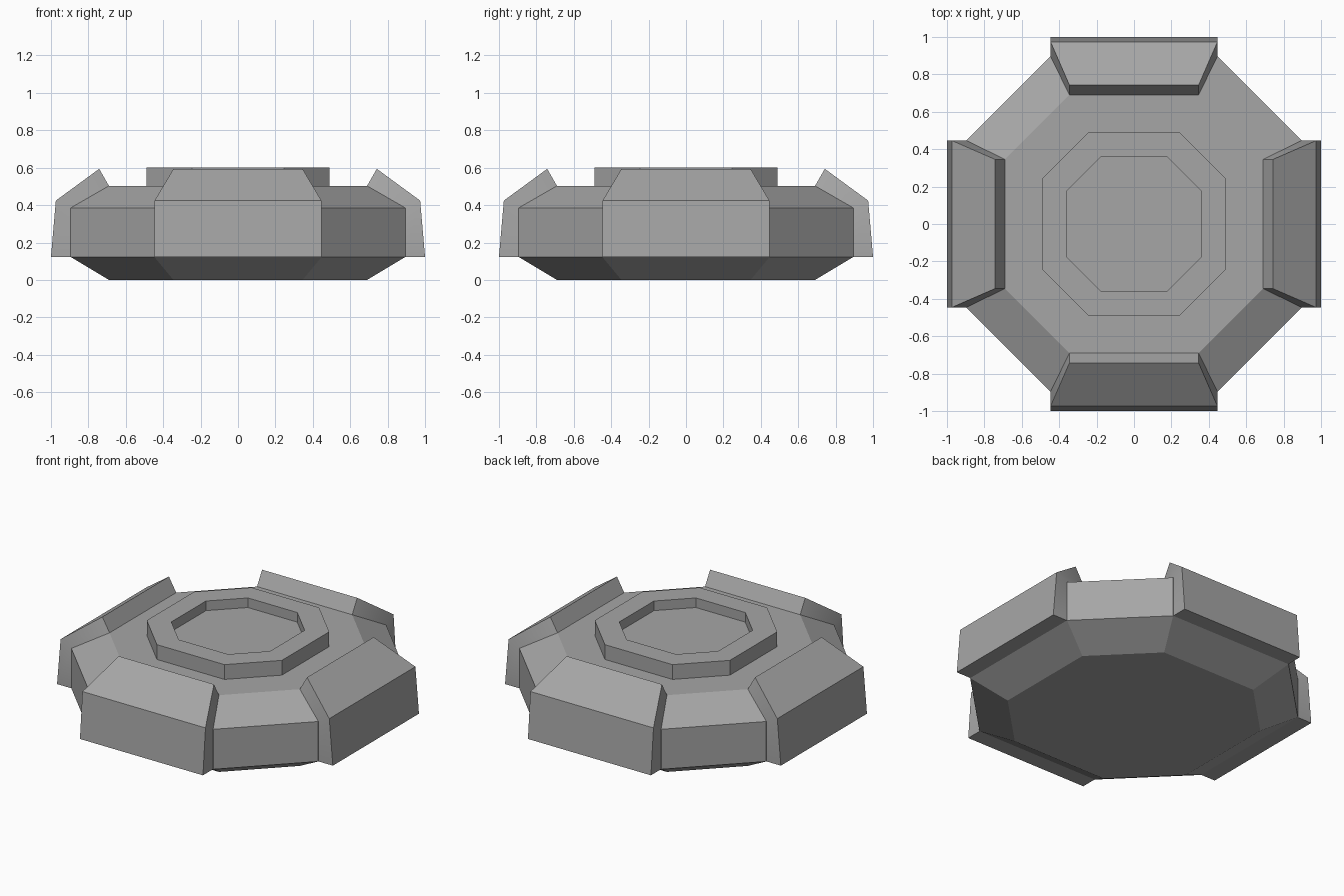
import bpy
import bmesh
import math
from mathutils import Matrix

cube = bpy.data.objects.get("Cube")
if cube:
    bpy.data.objects.remove(cube, do_unlink=True)

grey = bpy.data.materials.new("mid_grey")
grey.use_nodes = True
colour = (0.38, 0.38, 0.38, 1)
grey.diffuse_color = colour
grey.node_tree.nodes["Principled BSDF"].inputs["Base Color"].default_value = colour


def make_object(name, bm):
    mesh = bpy.data.meshes.new(name)
    bm.to_mesh(mesh)
    bm.free()
    mesh.materials.append(grey)
    obj = bpy.data.objects.new(name, mesh)
    bpy.context.collection.objects.link(obj)
    return obj


def octagon(bm, a, z):
    """Octagon whose straight sides are as long as its apothem."""
    h = a / 2
    points = [(a, -h), (a, h), (h, a), (-h, a), (-a, h), (-a, -h), (-h, -a), (h, -a)]
    return [bm.verts.new((x, y, z)) for x, y in points]


def loft(name, profile, close_bottom):
    bm = bmesh.new()
    rings = [octagon(bm, a, z) for a, z in profile]
    for low, high in zip(rings, rings[1:]):
        for i in range(8):
            j = (i + 1) % 8
            bm.faces.new((low[i], low[j], high[j], high[i]))
    bm.faces.new(rings[-1])
    if close_bottom:
        bm.faces.new(rings[0][::-1])
    return make_object(name, bm)


# Main body with bevelled top and bottom
loft("body", [(0.69, 0), (0.895, 0.123), (0.895, 0.385), (0.69, 0.503)], True)

# Raised collar with a sunken floor
loft("top_collar", [(0.49, 0.503), (0.49, 0.6), (0.358, 0.6), (0.358, 0.537)], False)


# Armour plates: radius, height and half width, round the outside and back to the body
SECTIONS = [(0.895, 0.123, 0.446), (1.0, 0.123, 0.446), (0.974, 0.424, 0.446),
            (0.742, 0.594, 0.345), (0.69, 0.503, 0.345), (0.895, 0.385, 0.446)]


def plate(name, angle):
    bm = bmesh.new()
    left = [bm.verts.new((r, -w, z)) for r, z, w in SECTIONS]
    right = [bm.verts.new((r, w, z)) for r, z, w in SECTIONS]
    for i in range(4):
        bm.faces.new((left[i], right[i], right[i + 1], left[i + 1]))
    for quad in ((0, 1, 2, 5), (5, 2, 3, 4)):
        bm.faces.new([left[i] for i in quad])
        bm.faces.new([right[i] for i in reversed(quad)])
    bm.transform(Matrix.Rotation(angle, 4, "Z"))
    return make_object(name, bm)


bpy.ops.object.select_all(action="DESELECT")
for k, side in enumerate(("left", "back", "right", "front")):
    obj = plate(side + "_plate", k * math.pi / 2)
    obj.select_set(True)
    bpy.context.view_layer.objects.active = obj
bpy.ops.object.shade_smooth_by_angle(angle=math.radians(28))
